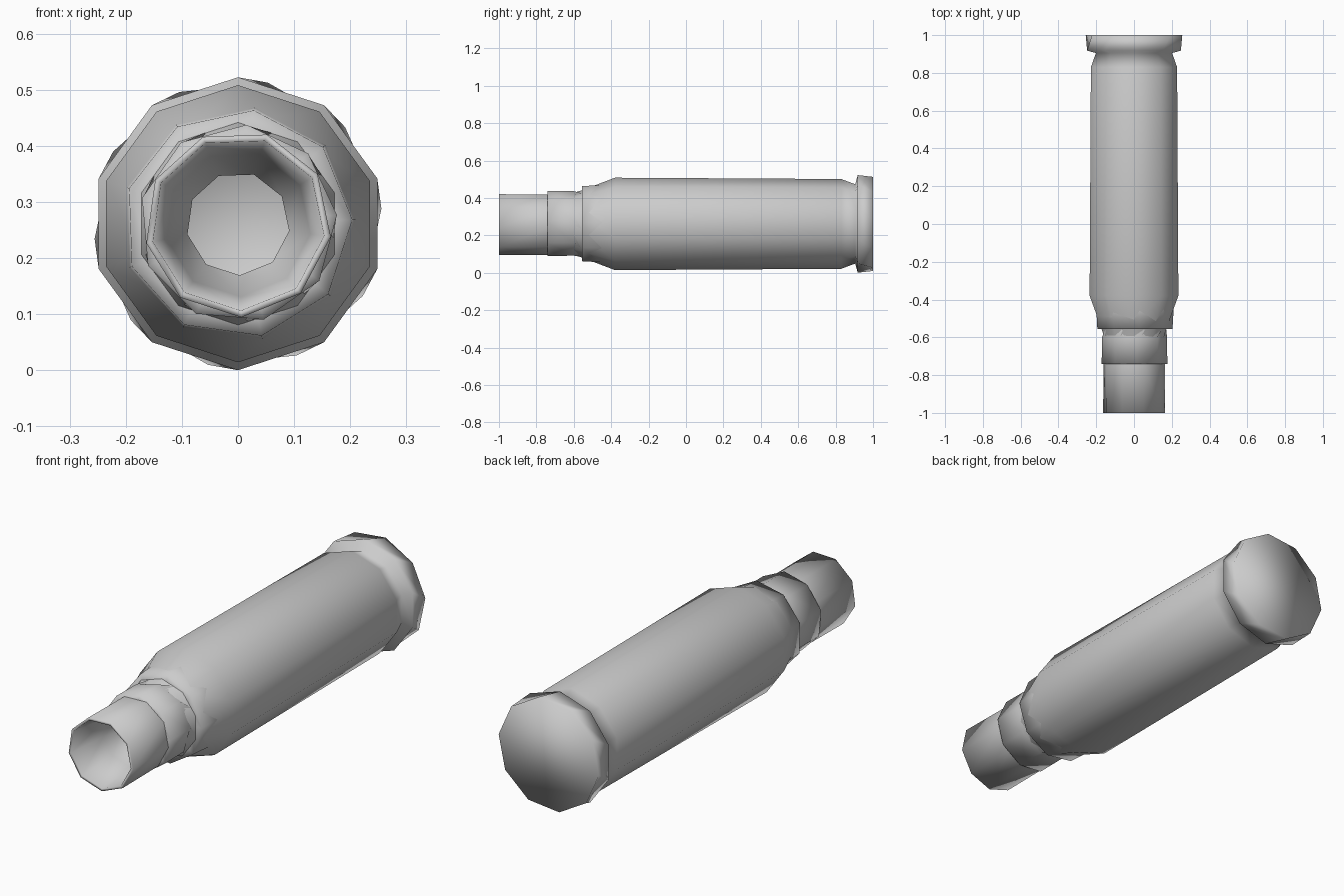
import bpy, bmesh
from math import sin, cos, pi, radians

if "Cube" in bpy.data.objects:
    bpy.data.objects.remove(bpy.data.objects["Cube"])

ZC = 0.261  # height of the long axis


def lathe(name, profile, sides, cap_end=False):
    """Skin rings (y, radius, twist in degrees) around the long axis."""
    bm = bmesh.new()
    rings = []
    for y, r, twist in profile:
        ring = []
        for i in range(sides):
            a = 2 * pi * i / sides + radians(twist)
            ring.append(bm.verts.new((r * sin(a), y, ZC + r * cos(a))))
        rings.append(ring)
    for a, b in zip(rings, rings[1:]):
        for i in range(sides):
            j = (i + 1) % sides
            bm.faces.new((a[i], a[j], b[j], b[i]))
    if cap_end:
        bm.faces.new(rings[-1])
    bmesh.ops.recalc_face_normals(bm, faces=bm.faces)
    for f in bm.faces:
        f.smooth = True
    me = bpy.data.meshes.new(name)
    bm.to_mesh(me)
    bm.free()
    ob = bpy.data.objects.new(name, me)
    bpy.context.collection.objects.link(ob)
    return ob


# main case: shoulder, long body, extraction groove, rim and rear cap
lathe("case_body", [
    (-0.62, 0.160, 0), (-0.55, 0.182, 0), (-0.38, 0.247, 0),
    (0.83, 0.240, 0), (0.905, 0.212, 0),
    (0.918, 0.261, 0), (1.0, 0.257, 12),
], 10, cap_end=True)

# neck tube: outer wall, thin lip and funnel-shaped mouth
lathe("neck", [
    (-0.56, 0.164, 18), (-0.74, 0.165, 18), (-1.0, 0.167, 18),
    (-1.0, 0.155, 18), (-0.80, 0.130, 18), (-0.72, 0.092, 18),
], 9)

# faceted collar, its corners sink unevenly into the neck
lathe("neck_collar", [
    (-0.74, 0.150, 5), (-0.74, 0.177, 5), (-0.60, 0.176, 5), (-0.54, 0.174, 25),
], 9)

# faceted skirt overlapping the shoulder in a zigzag line
lathe("shoulder_skirt", [
    (-0.555, 0.165, 8), (-0.555, 0.204, 8), (-0.45, 0.210, 8),
], 9)
